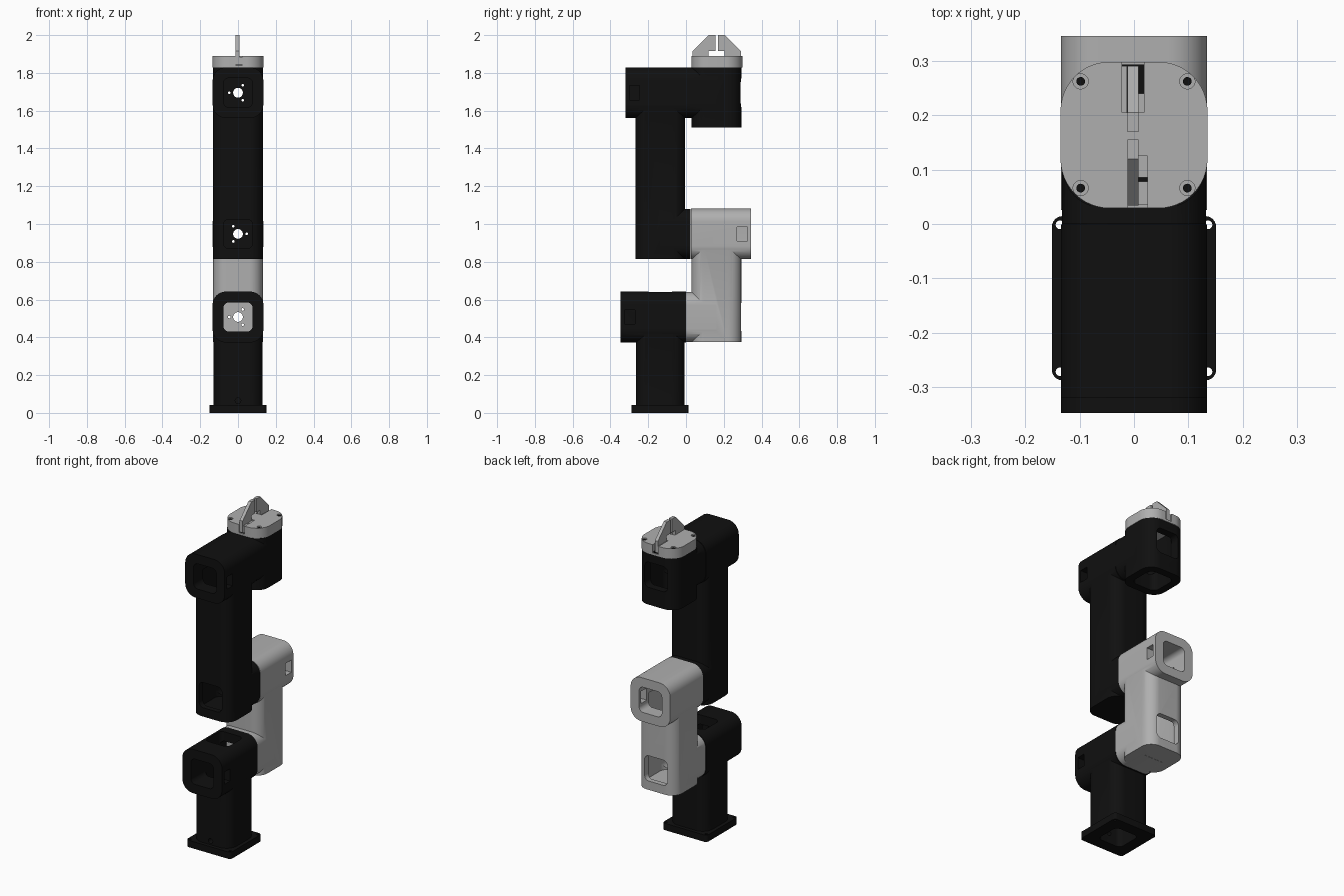
import bpy, bmesh
from math import cos, sin, pi, radians

if "Cube" in bpy.data.objects:
    bpy.data.objects.remove(bpy.data.objects["Cube"])


def material(name, value):
    m = bpy.data.materials.new(name)
    m.use_nodes = True
    m.diffuse_color = (value, value, value, 1)
    bsdf = m.node_tree.nodes["Principled BSDF"]
    bsdf.inputs["Base Color"].default_value = (value, value, value, 1)
    bsdf.inputs["Roughness"].default_value = 0.6
    return m


BLACK = material("matte_black", 0.005)
GREY = material("light_grey", 0.43)
W = 0.1325      # half width of the link tubes
R = 0.07        # corner radius of the link tubes
BORE = 0.0775   # half width of the openings


def rounded(cu, cv, hu, hv, r, seg=12):
    """Outline of a rounded rectangle, or a circle when r equals the half sizes."""
    pts = []
    round_only = r >= min(hu, hv)
    for i, (su, sv) in enumerate(((1, 1), (-1, 1), (-1, -1), (1, -1))):
        for k in range(seg if round_only else seg + 1):
            a = pi / 2 * (i + k / seg)
            pts.append((cu + su * (hu - r) + r * cos(a), cv + sv * (hv - r) + r * sin(a)))
    return pts


def prism(name, axis, pts, lo, hi, mat=GREY):
    """Extrude an outline along an axis from lo to hi."""
    place = {"x": lambda u, v, w: (w, u, v),
             "y": lambda u, v, w: (u, w, v),
             "z": lambda u, v, w: (u, v, w)}[axis]
    bm = bmesh.new()
    low = [bm.verts.new(place(u, v, lo)) for u, v in pts]
    high = [bm.verts.new(place(u, v, hi)) for u, v in pts]
    bm.faces.new(low)
    bm.faces.new(high)
    n = len(pts)
    for i in range(n):
        j = (i + 1) % n
        bm.faces.new((low[i], low[j], high[j], high[i]))
    bmesh.ops.recalc_face_normals(bm, faces=bm.faces)
    mesh = bpy.data.meshes.new(name)
    bm.to_mesh(mesh)
    bm.free()
    mesh.materials.append(mat)
    ob = bpy.data.objects.new(name, mesh)
    bpy.context.collection.objects.link(ob)
    return ob


def tube(axis, cu, cv, lo, hi, half=W, r=R):
    return prism("helper", axis, rounded(cu, cv, half, half, r), lo, hi)


def hole(axis, cu, cv, lo, hi, r):
    return prism("helper", axis, rounded(cu, cv, r, r, r, 5), lo, hi)


def slab(axis, u0, u1, v0, v1, lo, hi, name="helper", mat=GREY):
    return prism(name, axis, [(u0, v0), (u1, v0), (u1, v1), (u0, v1)], lo, hi, mat)


def select(ob):
    bpy.ops.object.select_all(action="DESELECT")
    ob.select_set(True)
    bpy.context.view_layer.objects.active = ob


def smooth(ob):
    select(ob)
    bpy.ops.object.shade_smooth_by_angle(angle=radians(30))


def build(name, mat, adds, cuts):
    """Join solids, cut others away, then finish the part."""
    body = adds[0]
    body.name = body.data.name = name
    select(body)
    steps = [("UNION", o) for o in adds[1:]] + [("DIFFERENCE", o) for o in cuts]
    for op, other in steps:
        mod = body.modifiers.new(op, "BOOLEAN")
        mod.operation, mod.solver, mod.object = op, "EXACT", other
        bpy.ops.object.modifier_apply(modifier=mod.name)
        bpy.data.objects.remove(other)
    body.data.materials.clear()
    body.data.materials.append(mat)
    for p in body.data.polygons:
        p.material_index = 0
    smooth(body)
    return body


def joint_holes(z, y0, y1, flip=1):
    """Central bore and three screw holes through a joint wall."""
    spots = ((-0.046, 0), (0.025, 0.04), (0.025, -0.04))
    return [hole("y", 0, z, y0, y1, 0.026)] + [
        hole("y", flip * u, z + v, y0, y1, 0.007) for u, v in spots]


def side_window(y0, z):
    return slab("x", y0, y0 + 0.055, z - 0.0375, z + 0.0375, 0.03, 0.2)


# Joint heights and the two column lines
Z1, Z2, Z3 = 0.5075, 0.9475, 1.695
FRONT, BACK = -0.1365, 0.161

# Base: flange, column and the first motor housing
base_cuts = [
    tube("y", 0, Z1, -0.4, 0.05, BORE, 0.03),
    tube("z", 0, FRONT, -0.05, Z1, 0.08, 0.03),
    tube("z", 0, FRONT, Z1, 0.7, BORE, 0.03),
    side_window(-0.325, Z1),
    hole("y", 0, 0.065, -0.3, -0.15, 0.015),
]
base_cuts += [hole("z", sx * 0.136, FRONT + sy * 0.135, -0.05, 0.1, 0.008)
              for sx in (-1, 1) for sy in (-1, 1)]
build("base", BLACK, [
    prism("base", "z", rounded(0, FRONT, 0.151, 0.151, 0.02, 6), 0, 0.042),
    tube("z", 0, FRONT, 0.02, Z1, W - 0.003),
    tube("y", 0, Z1, -0.347, -0.001, 0.1345),
], base_cuts)

# Lower arm: column with a closed stub below and an open housing above
build("lower_arm", GREY, [
    tube("z", 0, BACK, Z1 - W + 0.001, Z2, W - 0.001),
    tube("y", 0, Z1, 0, BACK),
    tube("y", 0, Z2, 0.026, 0.345, 0.134),
], [
    tube("z", 0, BACK, Z1 - 0.1, Z2, 0.1, 0.05),
    tube("y", 0, Z1, 0.02, BACK, 0.1, 0.05),
    tube("y", 0, Z1, BACK, 0.4, BORE, 0.03),
    tube("y", 0, Z2, 0, 0.4, BORE, 0.03),
    side_window(0.27, Z2),
] + joint_holes(Z1, -0.05, 0.06))

# Upper arm: the same layout, longer and facing the front
build("upper_arm", BLACK, [
    tube("z", 0, FRONT, Z2 - W + 0.001, Z3, W - 0.001),
    tube("y", 0, Z2, FRONT, 0.025),
    tube("y", 0, Z3, -0.32, -0.001, 0.134),
], [
    tube("z", 0, FRONT, Z2 - 0.1, Z3, 0.1, 0.05),
    tube("y", 0, Z2, FRONT, 0.005, 0.1, 0.05),
    tube("y", 0, Z2, -0.4, FRONT, BORE, 0.03),
    tube("y", 0, Z3, -0.4, 0.05, BORE, 0.03),
    side_window(-0.3, Z3),
] + joint_holes(Z2, -0.05, 0.06, -1))

# Wrist: short column with an open bottom and a back window
build("wrist", BLACK, [
    tube("z", 0, BACK, 1.512, 1.828, W - 0.001, 0.075),
    tube("y", 0, Z3, 0, BACK),
], [
    tube("z", 0, BACK, 1.45, 1.9, 0.085, 0.04),
    tube("y", 0, Z3, 0.02, BACK, 0.085, 0.04),
    tube("y", 0, Z3, BACK, 0.4, BORE, 0.03),
] + joint_holes(Z3, -0.05, 0.06))

# Gripper plate with two finger slots and four counterbored screws
TOP = 1.89
screws = [(sx * 0.098, 0.164 + sy * 0.098) for sx in (-1, 1) for sy in (-1, 1)]
build("gripper_plate", GREY, [
    prism("gripper_plate", "z", rounded(0, 0.1635, 0.135, 0.1345, 0.09), 1.828, TOP),
], [
    slab("z", -0.022, 0.018, 0.205, 0.31, 1.84, 2),
    slab("z", -0.012, 0.025, 0.02, 0.125, 1.84, 2),
] + [hole("z", x, y, TOP - 0.012, 2, 0.014) for x, y in screws])
for x, y in screws:
    screw = hole("z", x, y, TOP - 0.012, TOP - 0.004, 0.008)
    screw.name = "screw"
    screw.data.materials[0] = BLACK
    smooth(screw)

# Dark slot floors and the racks that slide in the slots
slab("z", -0.022, 0.018, 0.205, 0.293, 1.84, 1.845, "back_slot_floor", BLACK)
slab("z", -0.012, 0.025, 0.036, 0.125, 1.84, 1.845, "front_slot_floor", BLACK)
slab("z", -0.022, -0.0125, 0.205, 0.29, 1.845, 1.885, "back_rack")
slab("z", 0.0085, 0.018, 0.205, 0.24, 1.845, 1.885, "back_rack_end")
slab("z", 0.0085, 0.025, 0.085, 0.125, 1.845, 1.885, "front_rack")
slab("z", 0.0085, 0.025, 0.036, 0.078, 1.845, 1.885, "front_rack_end")

# Two mirrored gripper fingers
finger = [(0.007, 2.0), (0.043, 2.0), (0.128, 1.915), (0.128, 1.845),
          (0.042, 1.845), (0.042, 1.917), (0.007, 1.917)]
for name, side in (("front_finger", -1), ("back_finger", 1)):
    prism(name, "x", [(0.162 + side * y, z) for y, z in finger], -0.012, 0.008)
